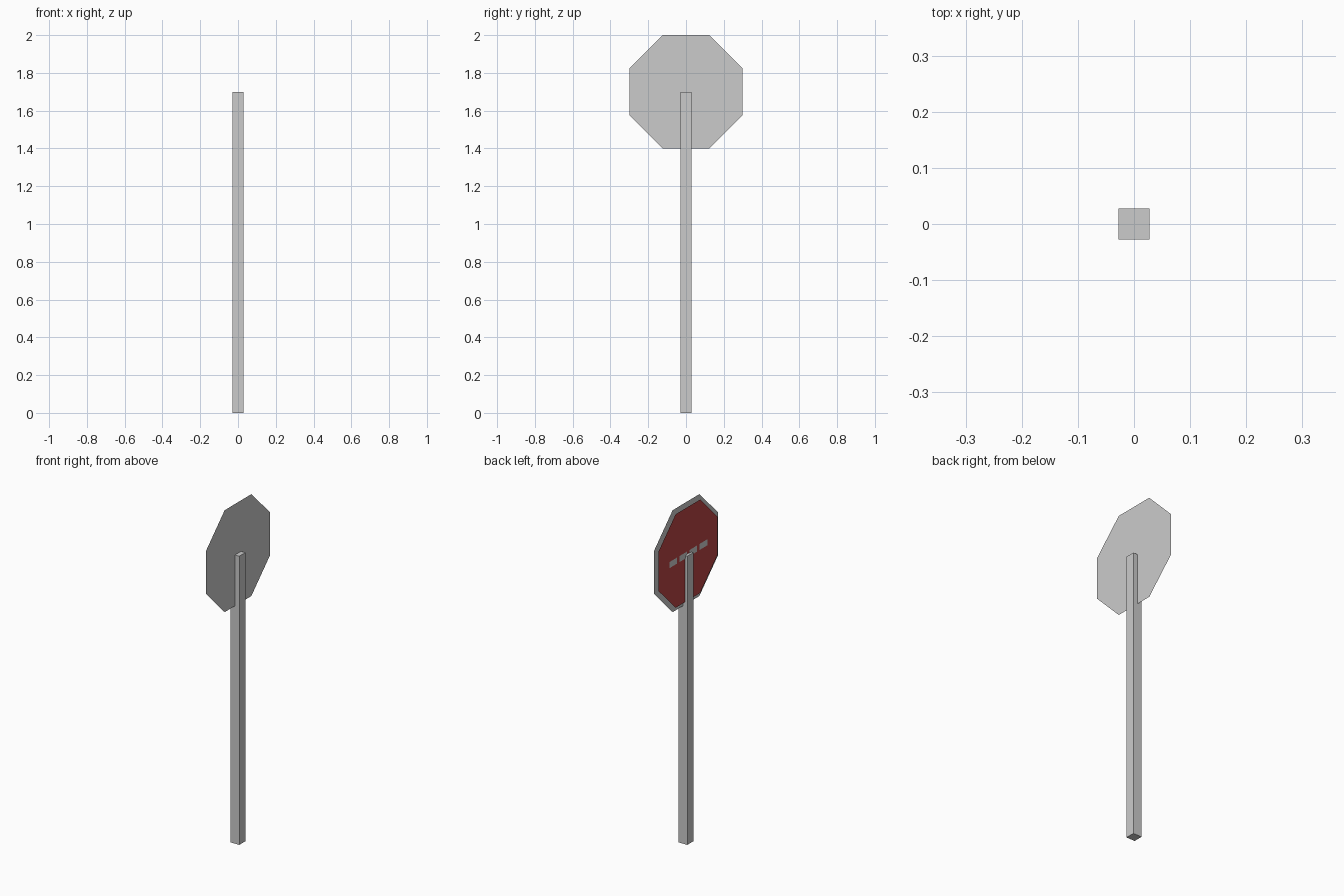
import bpy
from math import cos, sin, pi

if "Cube" in bpy.data.objects:
    bpy.data.objects.remove(bpy.data.objects["Cube"])


def add_mesh(name, verts, faces):
    mesh = bpy.data.meshes.new(name)
    mesh.from_pydata(verts, [], faces)
    mesh.update()
    obj = bpy.data.objects.new(name, mesh)
    bpy.context.collection.objects.link(obj)
    return obj


def panel(name, x, outline):
    """Flat sheet at a given x, facing -x; outline runs counter-clockwise in (y, z)."""
    verts = [(x, y, z) for y, z in reversed(outline)]
    return add_mesh(name, verts, [tuple(range(len(verts)))])


def octagon(apothem):
    r = apothem / cos(pi / 8)
    angles = [pi / 8 + i * pi / 4 for i in range(8)]
    return [(r * cos(a), CENTRE_Z + r * sin(a)) for a in angles]


CENTRE_Z = 1.7

# Square post
bpy.ops.mesh.primitive_cube_add(size=1, location=(0, 0, 0.85))
post = bpy.context.object
post.name = "post"
post.scale = (0.056, 0.056, 1.7)
bpy.ops.object.transform_apply(location=False, rotation=False, scale=True)

# Grey backing plate set in the middle of the post
panel("sign_plate", 0.0, octagon(0.30))

# Smaller red face in front of the plate
red = bpy.data.materials.new("red")
red.diffuse_color = (0.5, 0.06, 0.06, 1)
red.use_nodes = True
red.node_tree.nodes["Principled BSDF"].inputs["Base Color"].default_value = red.diffuse_color
face = panel("sign_face", -0.012, octagon(0.275))
face.data.materials.append(red)

# Row of four plain marks across the face
W, H = 0.036, 0.018
for i in range(4):
    y = (i - 1.5) * 0.094
    panel(f"mark_{i + 1}", -0.015,
          [(y - W, CENTRE_Z - H), (y + W, CENTRE_Z - H),
           (y + W, CENTRE_Z + H), (y - W, CENTRE_Z + H)])
